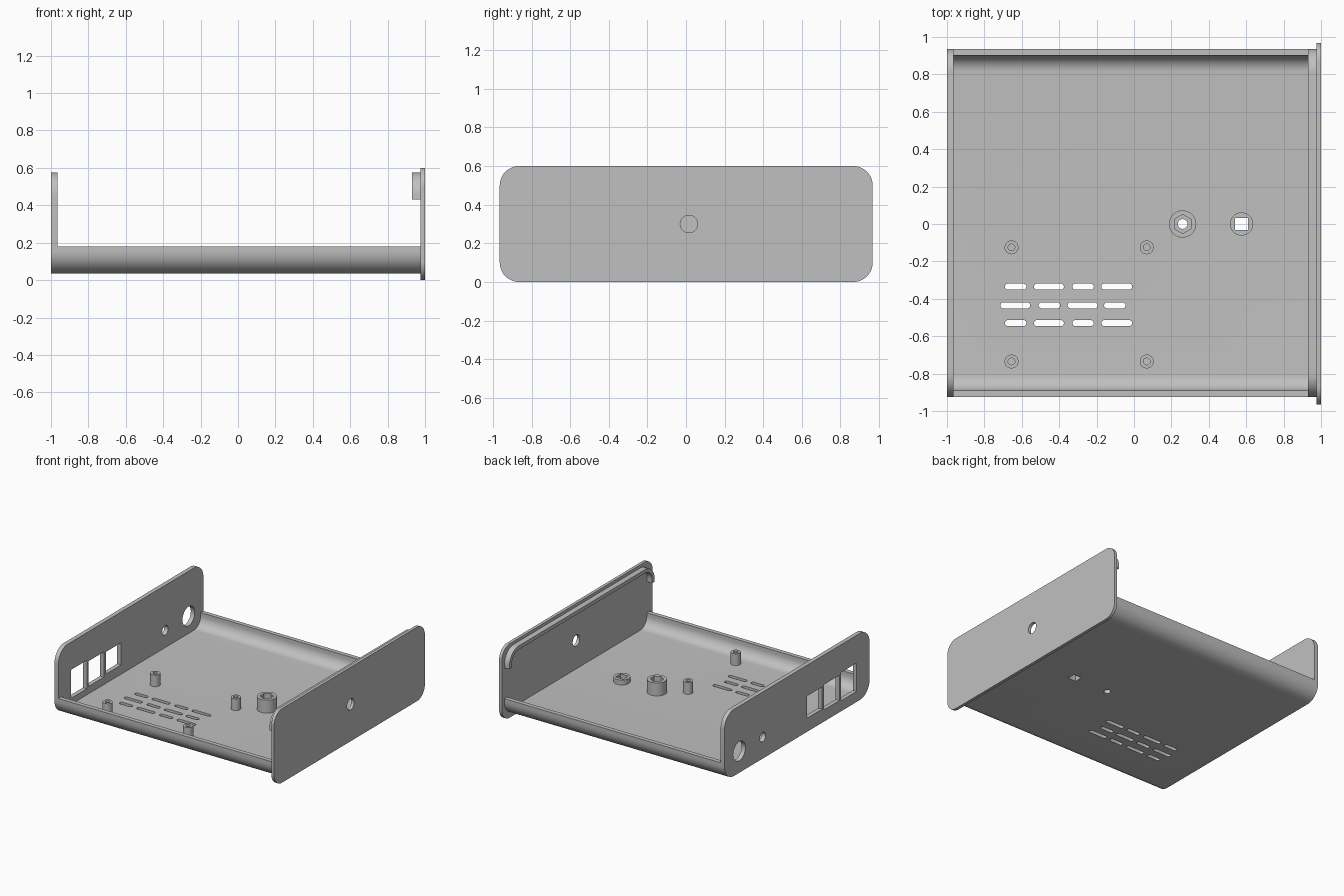
import bpy, bmesh, math

old = bpy.data.objects.get("Cube")
if old:
    bpy.data.objects.remove(old, do_unlink=True)

grey = bpy.data.materials.new("light_grey_plastic")
grey.use_nodes = True
COLOUR = (0.53, 0.53, 0.53, 1)
grey.diffuse_color = COLOUR
grey.node_tree.nodes["Principled BSDF"].inputs["Base Color"].default_value = COLOUR

MID = 0.005    # y centre of the tray
WALL = 0.035
BASE, FLOOR, RIM, TOP = 0.035, 0.07, 0.18, 0.575
HALF = 0.93


# ---- outline helpers (lists of 2D points) ----
def arc(cx, cy, r, start, end, n=12):
    return [(cx + r * math.cos(math.radians(start + (end - start) * i / n)),
             cy + r * math.sin(math.radians(start + (end - start) * i / n)))
            for i in range(n + 1)]


def circle(cx, cy, r, n=40):
    return arc(cx, cy, r, 0, 360, n)[:-1]


def rect(x0, x1, y0, y1):
    return [(x0, y0), (x1, y0), (x1, y1), (x0, y1)]


def round_rect(x0, x1, y0, y1, r):
    return (arc(x1 - r, y1 - r, r, 0, 90) + arc(x0 + r, y1 - r, r, 90, 180)
            + arc(x0 + r, y0 + r, r, 180, 270) + arc(x1 - r, y0 + r, r, 270, 360))


def slot(x0, x1, y, r=0.016):
    return arc(x1 - r, y, r, -90, 90) + arc(x0 + r, y, r, 90, 270)


def channel(half, base, end, r, wall, up=1):
    """Closed U outline; up=-1 turns it upside down."""
    def path(h, b, rad):
        left = arc(-h + rad, rad, rad, 180, 270)
        right = arc(h - rad, rad, rad, 270, 360)
        depth = abs(end - b)
        pts = [(-h, depth)] + left + right + [(h, depth)]
        return [(MID + y, b + up * z) for y, z in pts]
    return path(half, base, r) + path(half - wall, base + up * wall, r - wall)[::-1]


# ---- solid helpers ----
def prism(name, outlines, axis, a, b):
    bm = bmesh.new()
    for pts in outlines:
        place = (lambda p, t: (t, p[0], p[1])) if axis == "x" else (lambda p, t: (p[0], p[1], t))
        low = [bm.verts.new(place(p, a)) for p in pts]
        high = [bm.verts.new(place(p, b)) for p in pts]
        bm.faces.new(low[::-1])
        bm.faces.new(high)
        for i in range(len(pts)):
            j = (i + 1) % len(pts)
            bm.faces.new((low[i], low[j], high[j], high[i]))
    bmesh.ops.recalc_face_normals(bm, faces=bm.faces)
    mesh = bpy.data.meshes.new(name)
    bm.to_mesh(mesh)
    bm.free()
    mesh.materials.append(grey)
    obj = bpy.data.objects.new(name, mesh)
    bpy.context.collection.objects.link(obj)
    return obj


def activate(obj):
    for o in bpy.context.selected_objects:
        o.select_set(False)
    bpy.context.view_layer.objects.active = obj
    obj.select_set(True)


def part(name, outline, axis, a, b, holes=()):
    obj = prism(name, [outline], axis, a, b)
    if holes:
        cutter = prism("hole_cutter", holes, axis, a - 0.1, b + 0.1)
        cutter.hide_render = True
        mod = obj.modifiers.new("holes", "BOOLEAN")
        mod.operation, mod.solver, mod.object = "DIFFERENCE", "EXACT", cutter
        activate(obj)
        bpy.ops.object.modifier_apply(modifier=mod.name)
        bpy.data.objects.remove(cutter, do_unlink=True)
    activate(obj)
    bpy.ops.object.shade_smooth_by_angle(angle=math.radians(30))
    return obj


# ---- tray with vent slots and fixing holes ----
SCREW, POST = (0.26, 0.0), (0.575, 0.0)
square = rect(POST[0] - 0.035, POST[0] + 0.035, -0.033, 0.033)

outer_row = [(-0.69, -0.575), (-0.535, -0.375), (-0.33, -0.215), (-0.175, -0.01)]
middle_row = [(-0.715, -0.555), (-0.51, -0.395), (-0.355, -0.195), (-0.16, -0.045)]
vents = [slot(x0, x1, y)
         for y, row in ((-0.335, outer_row), (-0.435, middle_row), (-0.53, outer_row))
         for x0, x1 in row]

tray = prism("tray", [channel(HALF, BASE, RIM, 0.12, WALL)], "x", -0.965, 0.975)
cutter = prism("vent_cutter", vents + [circle(*SCREW, 0.026), square], "z", 0, 0.12)
cutter.hide_render = True
mod = tray.modifiers.new("vents", "BOOLEAN")
mod.operation, mod.solver, mod.object = "DIFFERENCE", "EXACT", cutter
activate(tray)
bpy.ops.object.modifier_apply(modifier=mod.name)
bpy.data.objects.remove(cutter, do_unlink=True)
bpy.ops.object.shade_smooth_by_angle(angle=math.radians(30))

# ---- port panel: three socket windows and two round holes ----
ports = [rect(-0.76, -0.56, 0.12, 0.35),
         rect(-0.54, -0.34, 0.13, 0.335),
         rect(-0.315, -0.12, 0.145, 0.325),
         circle(0.445, 0.21, 0.038),
         circle(0.745, 0.21, 0.078)]
part("port_panel", round_rect(MID - HALF, MID + HALF, BASE, TOP, 0.12),
     "x", -1, -0.965, ports)

# ---- larger end panel with cable hole and locating lip ----
part("end_panel", round_rect(-0.965, 0.967, 0, 0.6, 0.1), "x", 0.975, 1,
     [circle(0.015, 0.3, 0.045)])
part("panel_lip", channel(HALF, TOP, 0.43, 0.12, 0.03, -1), "x", 0.93, 0.976)

# ---- board standoffs ----
for side, x in (("left", 0.068), ("right", -0.655)):
    for end, y in (("front", -0.735), ("back", -0.125)):
        part(f"standoff_{end}_{side}", circle(x, y, 0.037), "z", FLOOR - 0.005, 0.165,
             [circle(x, y, 0.018)])

# ---- hexagonal nut boss and low square-holed boss ----
hexagon = arc(*SCREW, 0.051, 90, 450, 6)[:-1]
part("nut_boss", circle(*SCREW, 0.073), "z", FLOOR - 0.005, 0.175, [hexagon])
part("square_boss", circle(*POST, 0.062), "z", FLOOR - 0.005, 0.11, [square])
